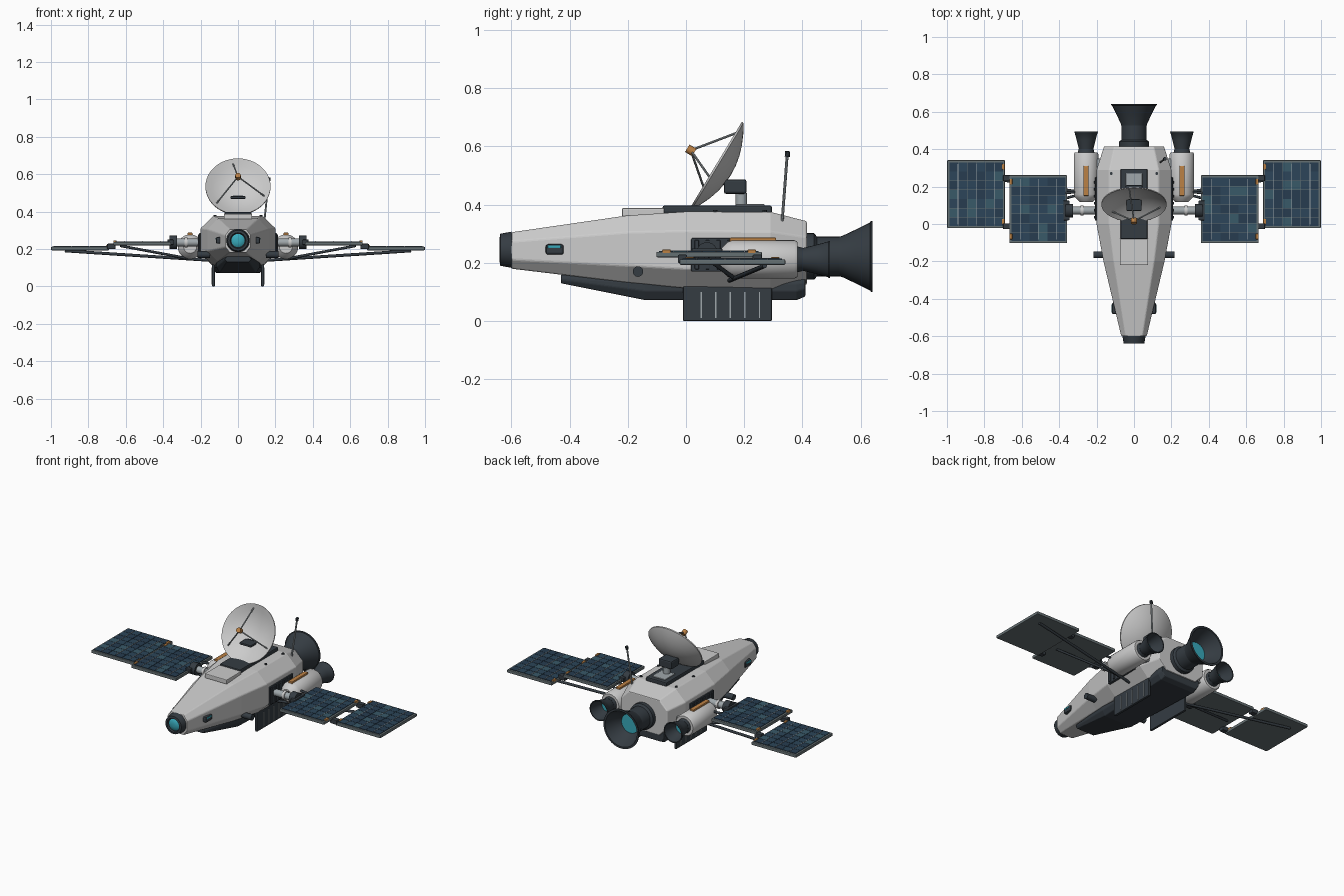
import bpy, bmesh, math, random
from mathutils import Vector as V

if "Cube" in bpy.data.objects:
    bpy.data.objects.remove(bpy.data.objects["Cube"])
random.seed(4)

def mat(name, c):
    m = bpy.data.materials.new(name)
    m.diffuse_color = (*c, 1)
    m.use_nodes = True
    m.node_tree.nodes["Principled BSDF"].inputs["Base Color"].default_value = m.diffuse_color
    return m

WHITE = mat("hull_white", (.62, .64, .65))
DARK = mat("dark_metal", (.035, .045, .055))
STEEL = mat("steel", (.35, .39, .41))
BACK = mat("panel_back", (.13, .16, .17))
ORANGE = mat("copper", (.5, .22, .06))
CYAN = mat("cyan_glow", (.04, .4, .5))
CELLS = [mat("cell_a", (.02, .045, .08)), mat("cell_b", (.025, .06, .1)), mat("cell_c", (.04, .1, .14))]

def finish(name, bm, m, bevel=0, smooth=False):
    bmesh.ops.recalc_face_normals(bm, faces=bm.faces)
    me = bpy.data.meshes.new(name)
    bm.to_mesh(me)
    bm.free()
    ob = bpy.data.objects.new(name, me)
    bpy.context.collection.objects.link(ob)
    for x in (m if isinstance(m, list) else [m]):
        me.materials.append(x)
    if bevel:
        b = ob.modifiers.new("bevel", 'BEVEL')
        b.width, b.segments = bevel, 2
    if smooth:
        bpy.ops.object.select_all(action='DESELECT')
        ob.select_set(True)
        bpy.context.view_layer.objects.active = ob
        bpy.ops.object.shade_smooth_by_angle(angle=math.radians(35))
    return ob

def add_box(bm, lo, hi, idx=0):
    vs = bmesh.ops.create_cube(bm, size=1)["verts"]
    for v in vs:
        v.co = V([(lo[i] + hi[i]) / 2 + v.co[i] * abs(hi[i] - lo[i]) for i in range(3)])
    for f in {f for v in vs for f in v.link_faces}:
        f.material_index = idx

def box(name, lo, hi, m, bevel=.004):
    bm = bmesh.new()
    add_box(bm, lo, hi)
    return finish(name, bm, m, bevel)

def skin(bm, rings, caps=True, loop=False):
    n = len(rings[0])
    pairs = list(zip(rings, rings[1:])) + ([(rings[-1], rings[0])] if loop else [])
    for a, b in pairs:
        for i in range(n):
            bm.faces.new((a[i], a[(i + 1) % n], b[(i + 1) % n], b[i]))
    if caps and not loop:
        bm.faces.new(rings[0])
        bm.faces.new(rings[-1])

def lathe(name, prof, origin, axis, m, seg=32, loop=False):
    # profile of (radius, distance along axis)
    bm = bmesh.new()
    q = V(axis).to_track_quat('Z', 'Y')
    rings = [[bm.verts.new(V(origin) + q @ V((r * math.cos(i * math.tau / seg), r * math.sin(i * math.tau / seg), h)))
              for i in range(seg)] for r, h in prof]
    skin(bm, rings, loop=loop)
    return finish(name, bm, m, smooth=True)

def rod(name, a, b, r, m, seg=12):
    d = V(b) - V(a)
    return lathe(name, [(r, 0), (r, d.length)], a, d, m, seg)

def loft(name, stations, m, cx, cz, bevel):
    # chamfered sections: (y, half width, bottom z, top z)
    bm, rings = bmesh.new(), []
    for y, w, lo, hi in stations:
        c, h = (lo + hi) / 2, (hi - lo) / 2
        pts = [(cx, 1), (1, cz), (1, -cz), (cx, -1), (-cx, -1), (-1, -cz), (-1, cz), (-cx, 1)]
        rings.append([bm.verts.new((px * w, y, c + pz * h)) for px, pz in pts])
    skin(bm, rings)
    return finish(name, bm, m, bevel)

# Fuselage and belly
loft("hull", [(-.6, .068, .18, .305), (-.2, .163, .132, .363), (0, .2, .113, .376),
              (.29, .2, .105, .375), (.415, .16, .125, .343)], WHITE, .66, .5, .005)
loft("belly", [(-.43, .07, .13, .16), (-.14, .115, .072, .16), (.38, .14, .072, .16),
               (.41, .135, .085, .16)], DARK, .85, .3, .004)

# Nose sensor
lathe("nose_cap", [(.062, 0), (.055, .038), (.042, .04), (.038, .03)], (0, -.6, .245), (0, -1, 0), DARK)
lathe("nose_lens", [(.038, 0), (.028, .008), (.01, .011)], (0, -.628, .245), (0, -1, 0), CYAN)

# Deck plates
box("equipment_deck", (-.072, -.08, .37), (.072, .295, .397), DARK, .006)
box("deck_recess", (-.045, .17, .39), (.045, .27, .402), STEEL)
box("name_plate_blank", (-.076, -.22, .36), (.076, -.075, .388), WHITE)

# Dish antenna
C, N = V((0, .102, .535)), V((0, -.857, .515))
R, D = .174, .055
back = [(R * t, -D * (1 - t * t) - .007) for t in (.02, .2, .4, .6, .8, .95)]
front = [(R * t, -D * (1 - t * t)) for t in (1, .8, .6, .4, .2, .02)]
lathe("dish", back + [(R, -.007)] + front, C, N, WHITE, 48)
box("dish_pivot", (-.045, .13, .437), (.045, .208, .487), DARK, .008)
box("dish_link", (-.04, .07, .468), (.04, .15, .482), DARK)
rod("dish_post", (0, .19, .39), (0, .19, .44), .02, STEEL, 20)
feed = C + N * .1
rod("feed_horn", feed - N * .014, feed + N * .014, .015, ORANGE)
up = V((0, .515, .857))
for k in range(3):
    a = math.radians(100 + 120 * k)
    rim = C + (V((1, 0, 0)) * math.cos(a) + up * math.sin(a)) * .15 - N * .016
    rod("feed_strut", rim, feed, .004, STEEL, 8)

# Whip antenna
rod("whip_antenna", (.14, .33, .34), (.165, .348, .575), .005, STEEL, 8)
rod("whip_tip", (.164, .348, .565), (.166, .349, .583), .009, DARK, 10)

# Engines
def bell(name, x, y, z, r0, r1, L):
    prof = [(r0, 0), (r0 * 1.08, L * .15), (r0 + (r1 - r0) * .55, L * .55), (r1, L * .93), (r1 * 1.04, L * .95),
            (r1 * 1.04, L), (r1 * .94, L), (r0 + (r1 - r0) * .45, L * .55), (r0 * .85, L * .15)]
    lathe(name, prof, (x, y, z), (0, 1, 0), DARK, 32)
    rod(name + "_glow", (x, y + L * .2, z), (x, y + L * .26, z), r0 * .9, CYAN, 24)

lathe("main_engine_neck", [(.08, 0), (.08, .03), (.068, .04), (.068, .12)], (0, .41, .222), (0, 1, 0), DARK)
bell("main_bell", 0, .52, .222, .066, .117, .121)

for s in (-1, 1):
    # Side booster
    lathe("booster", [(.035, 0), (.06, .025), (.066, .04), (.066, .255), (.06, .265)],
          (s * .256, .118, .212), (0, 1, 0), WHITE)
    box("booster_strip", (s * .242, .15, .268), (s * .27, .31, .287), ORANGE)
    box("booster_pylon", (s * .17, .16, .18), (s * .22, .35, .24), STEEL)
    lathe("booster_neck", [(.045, 0), (.04, .02)], (s * .256, .38, .212), (0, 1, 0), DARK)
    bell("booster_bell", s * .256, .39, .212, .037, .061, .105)

    # Side radiator grille
    box("side_grille", (s * .19, .018, .17), (s * .208, .25, .285), DARK)
    for k in range(6):
        y = .03 + k * .037
        box("grille_slat", (s * .2, y, .178), (s * .214, y + .014, .278), DARK, .002)

    # Portholes and manoeuvring thrusters
    box("side_window", (s * .085, -.482, .228), (s * .118, -.42, .264), DARK, .008)
    box("window_glass", (s * .1, -.475, .25), (s * .1195, -.43, .26), CYAN, .002)
    rod("side_thruster", (s * .15, -.165, .17), (s * .217, -.165, .17), .018, DARK, 20)

    # Landing skids with ribs
    box("skid", (s * .124, -.01, 0), (s * .14, .295, .12), DARK)
    for k in range(5):
        y = .05 + k * .05
        box("skid_rib", (s * .137, y, .01), (s * .143, y + .005, .1), STEEL, 0)

    # Solar boom
    rod("boom", (s * .18, .072, .235), (s * .34, .072, .235), .021, STEEL, 20)
    rod("boom_collar", (s * .27, .072, .235), (s * .285, .072, .235), .027, WHITE, 20)
    rod("boom_hub", (s * .325, .072, .235), (s * .365, .072, .235), .036, DARK, 24)
    box("hub_clamp", (s * .345, .02, .222), (s * .378, .125, .25), DARK)
    rod("boom_brace", (s * .19, .185, .235), (s * .37, .165, .235), .007, DARK)

    # Solar panels with tiled cells
    for name, x0, y0, z in (("inner_panel", .357, -.102, .23), ("outer_panel", .69, -.022, .204)):
        x1, y1 = x0 + .309, y0 + .363
        box(name, (s * x0, y0, z - .011), (s * x1, y1, z + .008), BACK)
        bm = bmesh.new()
        nx, ny = 6, 7
        dx, dy = (x1 - x0 - .02) / nx, (y1 - y0 - .02) / ny
        for i in range(nx):
            for j in range(ny):
                cx, cy = x0 + .01 + i * dx, y0 + .01 + j * dy
                add_box(bm, (s * cx, cy, z + .006), (s * (cx + dx - .002), cy + dy - .002, z + .011),
                        random.choice((0, 0, 1, 1, 2)))
        finish(name + "_cells", bm, CELLS)
        for k in (1, 3, 5):
            lx = x0 + .01 + k * dx
            box("bus_line", (s * (lx - .0015), y0 + .02, z + .009), (s * (lx + .0015), y1 - .02, z + .0125), STEEL, 0)
        for y in (y0 + .02, y1 - .05):
            xe = x0 + .008 if name[0] == "i" else x1 - .008
            xe = x1 - .008 if name[0] == "i" else x0 + .008
            box("panel_clip", (s * (xe - .008), y, z), (s * (xe + .008), y + .03, z + .016), ORANGE)
    for y in (-.012, .245):
        box("panel_hinge", (s * .655, y - .016, .2), (s * .7, y + .016, .228), DARK)

    # Panel support struts
    rod("long_strut", (s * .16, .15, .14), (s * .925, .27, .19), .008, DARK)
    rod("short_strut", (s * .26, .165, .148), (s * .63, .07, .217), .007, DARK)

    # Deck rivets
    for y in (.1, .27):
        rod("deck_rivet", (s * .122, y, .365), (s * .122, y, .381), .008, DARK, 10)
